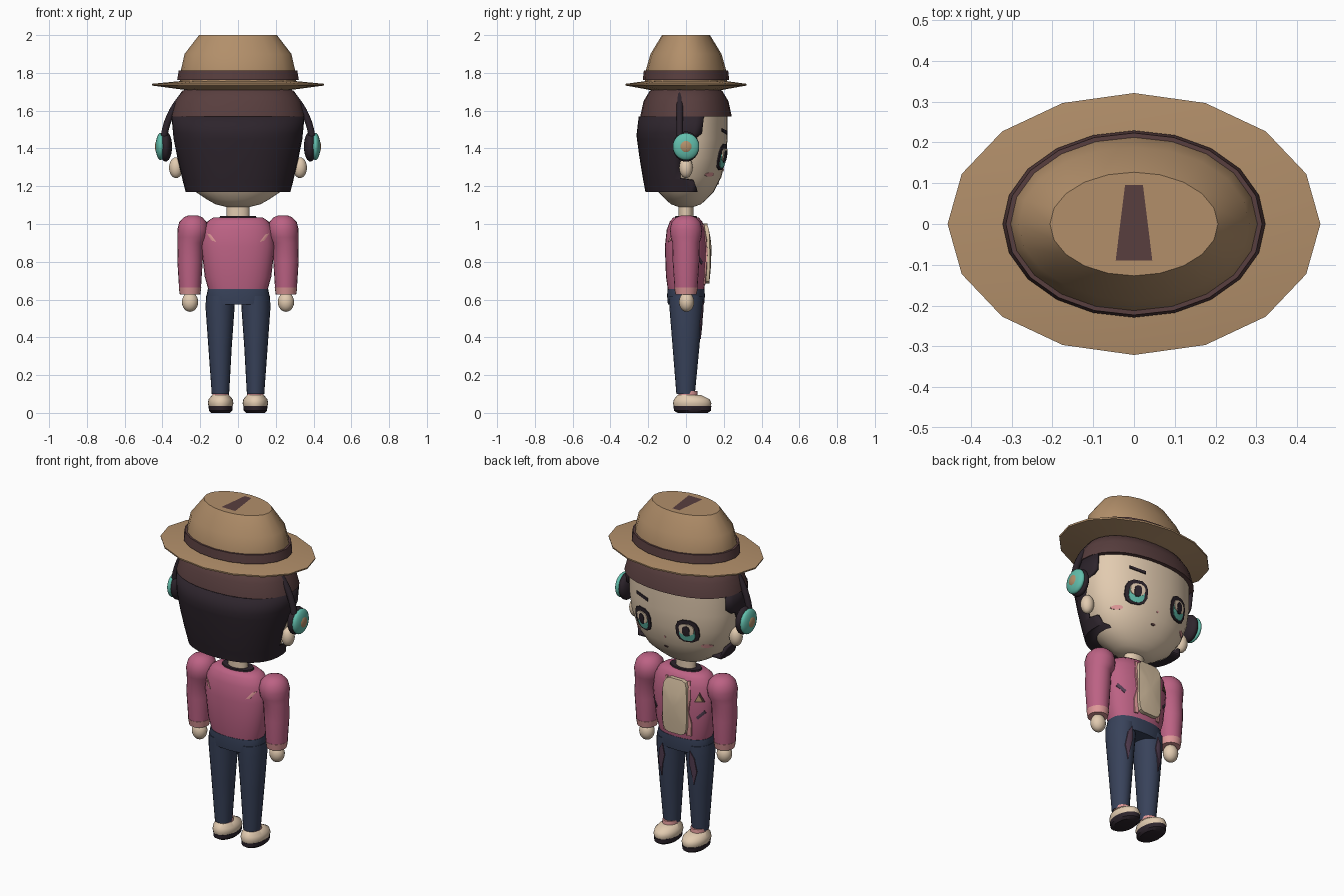
import bpy, bmesh, math
from mathutils import Vector
from mathutils.bvhtree import BVHTree

if "Cube" in bpy.data.objects:
    bpy.data.objects.remove(bpy.data.objects["Cube"])


def material(name, *rgb):
    lin = [((c / 255 + 0.055) / 1.055) ** 2.4 for c in rgb] + [1]
    m = bpy.data.materials.new(name)
    m.use_nodes = True
    m.diffuse_color = lin
    m.node_tree.nodes["Principled BSDF"].inputs["Base Color"].default_value = lin
    return m


TAN = material("straw_tan", 178, 143, 106)
BROWN = material("dark_brown", 88, 62, 62)
BLACK = material("soft_black", 45, 36, 44)
SKIN = material("skin", 226, 203, 176)
PINK = material("jacket_pink", 188, 98, 132)
ROSE = material("pale_rose", 222, 152, 152)
DENIM = material("denim", 56, 66, 90)
TEAL = material("teal", 98, 190, 172)
CREAM = material("shirt_cream", 212, 190, 160)
PLUM = material("plum_patch", 84, 62, 82)


def finish(bm, name, mat, angle=40):
    bmesh.ops.recalc_face_normals(bm, faces=bm.faces)
    me = bpy.data.meshes.new(name)
    bm.to_mesh(me)
    bm.free()
    me.materials.append(mat)
    me.shade_smooth()
    me.set_sharp_from_angle(angle=math.radians(angle))
    ob = bpy.data.objects.new(name, me)
    bpy.context.collection.objects.link(ob)
    return ob


def oval(t, rx, ry, p):
    c, s = math.cos(t), math.sin(t)
    return (math.copysign(abs(c) ** (2 / p), c) * rx,
            math.copysign(abs(s) ** (2 / p), s) * ry)


def bridge(bm, rows, closed=True):
    for a, b in zip(rows, rows[1:]):
        for i in range(len(a) if closed else len(a) - 1):
            j = (i + 1) % len(a)
            bm.faces.new((a[i], a[j], b[j], b[i]))


def loft(name, rings, mat, n=24, p=2, angle=40):
    """Stack of ovals; each ring is z, rx, ry and optional centre x, y."""
    bm = bmesh.new()
    rows = []
    for z, rx, ry, *c in rings:
        cx, cy = c if c else (0, 0)
        row = []
        for i in range(n):
            x, y = oval(math.tau * i / n, rx, ry, p)
            row.append(bm.verts.new((x + cx, y + cy, z)))
        rows.append(row)
    bridge(bm, rows)
    bm.faces.new(rows[0])
    bm.faces.new(rows[-1])
    return finish(bm, name, mat, angle)


def ball(name, loc, r, mat):
    bm = bmesh.new()
    bmesh.ops.create_uvsphere(bm, u_segments=20, v_segments=12, radius=1)
    bmesh.ops.scale(bm, vec=r, verts=bm.verts)
    bmesh.ops.translate(bm, vec=loc, verts=bm.verts)
    return finish(bm, name, mat, 60)


def plate(name, pts, target, mat, off=0.004, depth=0.006, side=1):
    """Thin patch of x, z points laid on the target's +y or -y surface."""
    me = target.data
    tree = BVHTree.FromPolygons([v.co for v in me.vertices], [f.vertices for f in me.polygons])
    mid = Vector((sum(q[0] for q in pts), sum(q[1] for q in pts))) / len(pts)
    bm = bmesh.new()

    def put(q, lift):
        hit = tree.ray_cast(Vector((q[0], side * 2, q[1])), Vector((0, -side, 0)))[0]
        return bm.verts.new((q[0], (hit.y if hit else 0) + side * lift, q[1]))

    out = [Vector(q) for q in pts]
    half = [mid.lerp(q, 0.5) for q in out]
    rows = [[put(q, off - depth) for q in out], [put(q, off) for q in out],
            [put(q, off) for q in half]]
    bridge(bm, rows)
    c = put(mid, off)
    for i, v in enumerate(rows[2]):
        bm.faces.new((v, rows[2][(i + 1) % len(out)], c))
    return finish(bm, name, mat, 30)


def disc(cx, cz, rx, rz, n=12, p=2):
    pts = [oval(math.tau * (i + 0.5) / n, rx, rz, p) for i in range(n)]
    return [(cx + x, cz + z) for x, z in pts]


# Hat
loft("hat_brim", [(1.70, .2, .14), (1.715, .32, .22), (1.733, .455, .32),
                  (1.742, .457, .321), (1.757, .3, .21)], TAN, 16)
crown = loft("hat_crown", [(1.73, .31, .22), (1.815, .302, .212), (1.9, .283, .188),
                           (2.0, .206, .127)], TAN, 20)
loft("hat_band", [(1.762, .322, .229), (1.812, .314, .223)], BROWN, 20)
bm = bmesh.new()
bm.faces.new([bm.verts.new(q) for q in ((-.045, -.09, 2.001), (.045, -.09, 2.001),
                                        (.022, .095, 2.001), (-.022, .095, 2.001))])
finish(bm, "hat_top_mark", BROWN)

# Head
head = loft("head", [(1.09, .06, .04), (1.105, .12, .08), (1.13, .165, .108), (1.17, .225, .147),
                     (1.25, .283, .188), (1.35, .32, .211), (1.45, .333, .22),
                     (1.6, .333, .22)], SKIN, 32, 2.15, 60)
loft("hair_cap", [(1.57, .357, .242), (1.65, .335, .225), (1.705, .295, .192),
                  (1.722, .25, .16)], BROWN, 28, 2.2, 50)

# Back hair, open toward the face; last value is how far forward it reaches
bm = bmesh.new()
rows, P, N = [], 2.3, 24
for z, rx, ry, reach in [(1.17, .278, .215, .06), (1.23, .293, .226, .04), (1.24, .296, .228, -.03),
                         (1.35, .322, .246, -.03), (1.45, .341, .26, .02), (1.46, .342, .261, .06),
                         (1.48, .344, .261, .085), (1.57, .352, .25, .095)]:
    end = math.asin(math.copysign(abs(reach / ry) ** (P / 2), reach)) + math.pi / 2
    row = []
    for i in range(N + 1):
        x, y = oval(-math.pi / 2 + end * (2 * i / N - 1), rx, ry, P)
        row.append(bm.verts.new((x, y, z)))
    rows.append(row)
bridge(bm, rows, False)
bm.faces.new(rows[0])
hair = finish(bm, "back_hair", BLACK)
mod = hair.modifiers.new("thickness", "SOLIDIFY")
mod.thickness = 0.015

# Face
for s, tag in ((1, "left"), (-1, "right")):
    x = s * 0.145
    for part, mat, q, off in (("lash", BLACK, (0, 1.355, .064, .07), .010),
                              ("iris", TEAL, (0, 1.345, .044, .05), .013),
                              ("shine", SKIN, (0, 1.367, .042, .034), .016),
                              ("pupil", BLACK, (0, 1.358, .02, .032), .019)):
        plate(tag + "_eye_" + part, disc(x + q[0], *q[1:], p=2.6), head, mat, off)
    plate(tag + "_cheek", disc(s * .225, 1.262, .026, .012), head, ROSE)
    ball(tag + "_ear", (s * .328, 0, 1.298), (.037, .036, .055), SKIN)
    ball(tag + "_ear_cushion", (s * .383, 0, 1.41), (.034, .07, .08), BLACK)
    ball(tag + "_ear_cup", (s * .41, 0, 1.41), (.026, .07, .072), TEAL)
    ball(tag + "_ear_cup_centre", (s * .42, 0, 1.41), (.02, .04, .04), TAN)
plate("brow", [(.1, 1.475), (.19, 1.49), (.19, 1.505), (.1, 1.492)], head, BLACK, .008)
plate("mouth", disc(.01, 1.215, .014, .006), head, BROWN)
plate("nose", disc(0, 1.285, .006, .006), head, ROSE)

# Headphone band
cu = bpy.data.curves.new("headphone_band", "CURVE")
cu.dimensions = "3D"
cu.bevel_depth = 0.018
sp = cu.splines.new("POLY")
sp.points.add(32)
for i, pt in enumerate(sp.points):
    t = math.radians(8 + 164 * i / 32)
    pt.co = (.395 * math.cos(t), -.033, 1.41 + .395 * math.sin(t), 1)
cu.materials.append(BLACK)
bpy.context.collection.objects.link(bpy.data.objects.new("headphone_band", cu))

# Neck and torso
loft("neck", [(1.0, .06, .04), (1.12, .06, .04)], SKIN)
loft("collar", [(1.025, .1, .06), (1.043, .095, .056)], BLACK)
torso = loft("jacket", [(.645, .155, .095), (.72, .176, .106), (.88, .195, .112), (.97, .185, .102),
                        (1.015, .16, .085), (1.035, .13, .066)], PINK, 28, 2.3, 50)
plate("shirt_front", disc(-.01, .845, .078, .16, 16, 5), torso, CREAM, .024, .04)
for s, tag in ((1, "left"), (-1, "right")):
    edge = [(.078, 1.0), (.09, .9), (.08, .82), (.095, .76), (.088, .68), (.065, .68), (.065, 1.0)]
    plate(tag + "_jacket_trim", [(s * x - .01, z) for x, z in edge], torso, ROSE, .008, .012)
    plate(tag + "_front_slash", [(s * x, z) for x, z in ((.165, .84), (.172, .825), (.135, .785),
                                                         (.128, .80))], torso, PLUM)
    plate(tag + "_back_slash", [(s * x, z) for x, z in ((.165, .95), (.145, .945), (.115, .905),
                                                        (.14, .912))], torso, ROSE, side=-1)
plate("badge_border", [(-.17, .89), (-.12, .89), (-.143, .945)], torso, BROWN, .005)
plate("badge", [(-.161, .896), (-.129, .896), (-.143, .932)], torso, TAN, .008)

# Arms, legs and shoes
loft("hips", [(.575, .155, .096), (.62, .167, .1), (.655, .16, .098)], DENIM, 28, 2.4)
for s, tag in ((1, "left"), (-1, "right")):
    sleeve = [(1.045, .025, .238), (1.035, .05, .238), (1.01, .073, .238), (.97, .082, .239),
              (.93, .078, .241), (.9, .069, .25), (.8, .067, .254), (.66, .058, .254)]
    loft(tag + "_sleeve", [(z, r, r * 1.05, s * x, 0) for z, r, x in sleeve], PINK, 20, 2, 50)
    loft(tag + "_cuff", [(.627, .054, .056, s * .254, 0), (.665, .06, .063, s * .254, 0)], ROSE, 20)
    ball(tag + "_hand", (s * .254, .003, .587), (.043, .04, .052), SKIN)
    leg = loft(tag + "_leg", [(.1, .046, .049, s * .093, -.002), (.35, .062, .071, s * .095, 0),
                              (.56, .077, .088, s * .095, 0), (.62, .077, .09, s * .092, 0)],
               DENIM, 20)
    plate(tag + "_leg_patch", [(s * x, z) for x, z in ((.09, .59), (.115, .55), (.125, .47),
                                                       (.105, .39), (.095, .46), (.08, .52))],
          leg, PLUM, .006)
    X = s * .092
    loft(tag + "_sock", [(.08, .045, .052, X, .012), (.115, .042, .05, X, .01)], ROSE, 20)
    loft(tag + "_shoe", [(.032, .062, .096, X, .033), (.05, .068, .102, X, .033),
                         (.072, .064, .095, X, .031), (.095, .044, .062, X, .018)], SKIN, 24, 2, 50)
    loft(tag + "_sole", [(0, .05, .08, X, .035), (.012, .062, .098, X, .034),
                         (.036, .064, .1, X, .034)], BLACK)
